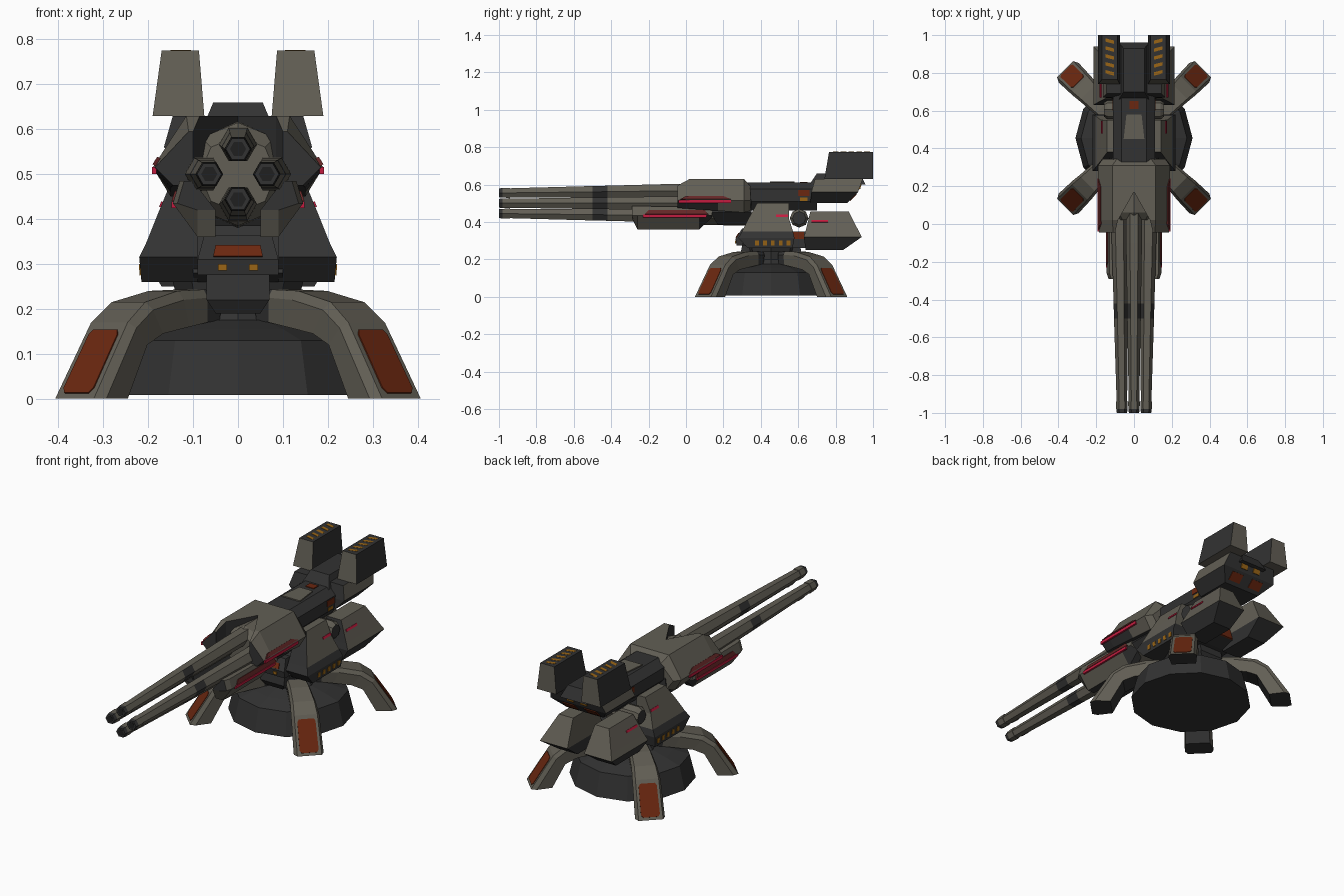
import bpy, bmesh, math
from mathutils import Vector, Matrix


def material(name, rgb):
    m = bpy.data.materials.new(name)
    m.diffuse_color = (*rgb, 1)
    return m


GREY, DARK, RUST, YELLOW, RED, BLACK, MAROON = range(7)
MATS = [material("warm grey armour", (0.122, 0.113, 0.09)),
        material("charcoal metal", (0.032, 0.032, 0.032)),
        material("rust orange", (0.145, 0.02, 0.005)),
        material("amber marking", (0.32, 0.13, 0.008)),
        material("signal red", (0.55, 0.012, 0.05)),
        material("bore black", (0.014, 0.014, 0.014)),
        material("maroon band", (0.13, 0.02, 0.02))]


def loft(name, rings, mat=DARK, mirror=False, rule=None, matrix=None):
    """Skin equal-length rings of points, cap the ends, colour by a rule(normal, centre)."""
    bm = bmesh.new()
    vs = [[bm.verts.new(p) for p in r] for r in rings]
    n = len(rings[0])
    for a, b in zip(vs, vs[1:]):
        for i in range(n):
            bm.faces.new((a[i], a[(i + 1) % n], b[(i + 1) % n], b[i]))
    bm.faces.new(vs[0])
    bm.faces.new(vs[-1])
    bmesh.ops.recalc_face_normals(bm, faces=bm.faces)
    bm.normal_update()
    for f in bm.faces:
        f.material_index = rule(f.normal, f.calc_center_median()) if rule else mat
    me = bpy.data.meshes.new(name)
    bm.to_mesh(me)
    bm.free()
    for m in MATS:
        me.materials.append(m)
    ob = bpy.data.objects.new(name, me)
    bpy.context.collection.objects.link(ob)
    if matrix:
        ob.matrix_world = matrix
    if mirror:
        ob.modifiers.new("mirror", 'MIRROR')
    return ob


def rect(z, x0, x1, y0, y1):
    return [(x0, y0, z), (x1, y0, z), (x1, y1, z), (x0, y1, z)]


def box(name, x0, x1, y0, y1, z0, z1, mat=DARK, mirror=False):
    return loft(name, [rect(z0, x0, x1, y0, y1), rect(z1, x0, x1, y0, y1)], mat, mirror)


def across(profile, *xs):
    """Extrude a side (y, z) profile along x."""
    return [[(x, y, z) for y, z in profile] for x in xs]


def disc(r, z, n=12, cy=0.455):
    return [(r * math.cos(math.tau * i / n), cy + r * math.sin(math.tau * i / n), z) for i in range(n)]


def tube_ring(cx, cz, r, y, n=6):
    return [(cx + r * math.cos(math.tau * i / n), y, cz + r * math.sin(math.tau * i / n)) for i in range(n)]


def plate(name, corners, mat, mirror=False, t=0.004):
    """Thin painted plate lying on its corner points."""
    c = [Vector(p) for p in corners]
    nrm = (c[1] - c[0]).cross(c[-1] - c[0]).normalized() * t
    return loft(name, [[p - nrm for p in c], [p + nrm for p in c]], mat, mirror)


# Base drum and pedestal
loft("base_drum", [disc(0.31, 0.008), disc(0.28, 0.13), disc(0.2, 0.155), disc(0.12, 0.175)])
loft("pedestal", [disc(0.14, 0.15, 8), disc(0.1, 0.2, 8), disc(0.1, 0.25, 8)])
loft("turntable", [disc(0.14, 0.24, 8), disc(0.15, 0.28, 8)])
loft("pedestal_front_block", [rect(0.19, -0.05, 0.05, 0.31, 0.6), rect(0.22, -0.07, 0.07, 0.29, 0.62),
                              rect(0.275, -0.07, 0.07, 0.3, 0.61)])

# Four splayed legs with painted feet: outer r, outer z, inner r, inner z, half width
LEG = [(0.515, 0, 0.41, 0, 0.074), (0.405, 0.17, 0.345, 0.12, 0.07), (0.345, 0.215, 0.29, 0.145, 0.064),
       (0.235, 0.24, 0.2, 0.16, 0.056), (0.15, 0.243, 0.14, 0.17, 0.052), (0.1, 0.24, 0.1, 0.175, 0.05)]
for k in range(4):
    turn = Matrix.Translation((0, 0.455, 0)) @ Matrix.Rotation(math.radians(45 + 90 * k), 4, 'Z')
    rings = []
    for ro, zo, ri, zi, w in LEG:
        mr, mz = ro * 0.75 + ri * 0.25, zo * 0.75 + zi * 0.25
        rings.append([(ri, -w * 0.85, zi), (mr, -w, mz), (ro, -w * 0.82, zo),
                      (ro, w * 0.82, zo), (mr, w, mz), (ri, w * 0.85, zi)])
    loft("leg", rings, rule=lambda n, c: DARK if n.z < -0.4 or c.x < 0.14 else GREY, matrix=turn)
    foot = plate("foot_panel", [(0.507, -0.038, 0.012), (0.507, 0.038, 0.012), (0.5, 0.047, 0.023),
                                (0.423, 0.045, 0.142), (0.416, 0.037, 0.153), (0.416, -0.037, 0.153),
                                (0.423, -0.045, 0.142), (0.5, -0.047, 0.023)], RUST, t=0.003)
    foot.matrix_world = turn

# Turret core with a chin, trunnion hub
loft("turret_core", across([(0.3, 0.28), (0.34, 0.37), (0.4, 0.48), (0.53, 0.48), (0.56, 0.35),
                            (0.7, 0.35), (0.72, 0.28), (0.64, 0.26), (0.34, 0.26)], -0.1, 0.1))
loft("chin", [rect(0.275, -0.09, 0.09, 0.27, 0.36), rect(0.31, -0.09, 0.09, 0.265, 0.36),
              rect(0.365, -0.075, 0.075, 0.3, 0.4)])
plate("chin_panel", [(-0.055, 0.268, 0.316), (0.055, 0.268, 0.316),
                     (0.05, 0.284, 0.34), (-0.05, 0.284, 0.34)], RUST)
box("chin_mark", 0.025, 0.045, 0.262, 0.268, 0.285, 0.3, YELLOW, True)
plate("rear_panel", [(-0.05, 0.725, 0.28), (0.05, 0.725, 0.28),
                     (0.05, 0.705, 0.345), (-0.05, 0.705, 0.345)], RUST)
box("core_side_panel", 0.098, 0.105, 0.57, 0.63, 0.31, 0.345, RUST, True)
loft("trunnion_hub", [[(x, 0.605 + r * math.cos(math.tau * i / 8), 0.42 + r * math.sin(math.tau * i / 8))
                       for i in range(8)] for x, r in ((-0.16, 0.036), (-0.14, 0.05), (0.14, 0.05), (0.16, 0.036))],
     rule=lambda n, c: DARK if abs(n.x) > 0.9 else GREY)


# Side armour, front and rear, darker below a waterline
def armour(n, c):
    return DARK if n.y < -0.5 or n.z < -0.2 or c.z < 0.335 else GREY


loft("front_side_armour", [rect(0.26, 0.09, 0.215, 0.33, 0.57), rect(0.315, 0.09, 0.22, 0.28, 0.58),
                           rect(0.35, 0.09, 0.203, 0.3, 0.572), rect(0.42, 0.09, 0.175, 0.335, 0.55),
                           rect(0.5, 0.09, 0.142, 0.38, 0.55)], mirror=True, rule=armour)
loft("rear_side_armour", [rect(0.25, 0.06, 0.17, 0.64, 0.84), rect(0.32, 0.05, 0.215, 0.63, 0.94),
                          rect(0.35, 0.054, 0.2, 0.639, 0.924), rect(0.455, 0.065, 0.15, 0.665, 0.87)],
     mirror=True, rule=armour)
for i in range(5):
    y = 0.37 + i * 0.042
    plate("armour_mark", [(0.216, y, 0.275), (0.216, y + 0.02, 0.275),
                          (0.218, y + 0.02, 0.3), (0.218, y, 0.3)], YELLOW, True, 0.003)
plate("front_armour_stripe", [(0.172, 0.48, 0.426), (0.172, 0.545, 0.426),
                              (0.167, 0.545, 0.438), (0.167, 0.48, 0.438)], RED, True)
plate("rear_armour_stripe", [(0.178, 0.67, 0.397), (0.178, 0.76, 0.397),
                             (0.173, 0.76, 0.408), (0.173, 0.67, 0.408)], RED, True)

# Gun breech
half = [(0.065, 0.61), (0.11, 0.575), (0.11, 0.51), (0.07, 0.46)]
section = half + [(-x, z) for x, z in reversed(half)]
loft("breech", [[(x, y, z) for x, z in section] for y in (0.32, 0.7)])
plate("breech_top_plate", [(-0.055, 0.45, 0.612), (0.055, 0.45, 0.612),
                           (0.04, 0.58, 0.612), (-0.04, 0.58, 0.612)], GREY)
box("breech_top_mark", -0.025, 0.025, 0.61, 0.65, 0.607, 0.614, RUST)
box("breech_side_panel", 0.107, 0.113, 0.6, 0.66, 0.54, 0.57, RUST, True)
box("breech_side_mark", 0.107, 0.113, 0.61, 0.65, 0.513, 0.53, YELLOW, True)
loft("gun_cradle", [rect(0.385, -0.07, 0.07, 0.17, 0.33), rect(0.45, -0.13, 0.13, 0.13, 0.35),
                    rect(0.52, -0.12, 0.12, 0.13, 0.35)])
loft("barrel_collar", [tube_ring(0, 0.5, r, y, 8) for r, y in ((0.085, 0.02), (0.115, 0.06), (0.12, 0.32))], GREY)

# Four tapered barrels in a diamond, with a dark paint patch and muzzle lip
for dx, dz in ((0, 1), (0, -1), (1, 0), (-1, 0)):
    path = [(0.1, 0.077, 0.043), (-0.1, 0.076, 0.042), (-0.42, 0.071, 0.037), (-0.5, 0.07, 0.036),
            (-0.94, 0.064, 0.028), (-0.94, 0.064, 0.031), (-0.98, 0.064, 0.03), (-1, 0.064, 0.027)]
    loft("barrel", [tube_ring(dx * d, 0.5 + dz * d * 0.87, r, y) for y, d, r in path],
         rule=lambda n, c: DARK if c.y < -0.98 or (-0.5 < c.y < -0.42 and n.z < 0.5) else GREY)
    loft("barrel_bore", [tube_ring(dx * 0.064, 0.5 + dz * 0.056, 0.018, y) for y in (-0.99, -1.001)], BLACK)


# Split upper and lower shrouds: (y, inner x, top z, bottom z, half width)
def shroud_rule(n, c):
    return DARK if n.z < -0.6 or n.y < -0.9 or n.x < -0.5 else GREY


rings = []
for y, xi, top, bot, w in ((-0.045, 0.1, 0.595, 0.475, 0.185), (0.02, 0.085, 0.63, 0.47, 0.19),
                           (0.17, 0, 0.63, 0.46, 0.19), (0.31, 0, 0.63, 0.45, 0.19), (0.345, 0, 0.59, 0.46, 0.165)):
    rings.append([(xi, y, top), (max(xi, w - 0.075), y, top), (w, y, 0.515), (w - 0.04, y, bot), (xi, y, bot)])
loft("upper_shroud", rings, mirror=True, rule=shroud_rule)
rings = []
for y, top, bot, w in ((-0.29, 0.485, 0.42, 0.135), (-0.26, 0.485, 0.36, 0.145),
                       (0.07, 0.48, 0.36, 0.145), (0.14, 0.48, 0.425, 0.14)):
    rings.append([(0.1, y, top), (w - 0.015, y, top), (w, y, 0.435), (0.09, y, bot), (0.05, y, bot)])
loft("lower_shroud", rings, mirror=True, rule=shroud_rule)
box("upper_shroud_stripe", 0.182, 0.192, -0.04, 0.24, 0.5, 0.516, RED, True)
plate("upper_shroud_band", [(0.187, -0.03, 0.52), (0.187, 0.24, 0.52),
                            (0.176, 0.2, 0.537), (0.176, 0, 0.537)], MAROON, True)
box("lower_shroud_stripe", 0.138, 0.148, -0.23, 0.11, 0.425, 0.439, RED, True)
plate("lower_shroud_band", [(0.144, -0.22, 0.44), (0.144, 0.12, 0.44),
                            (0.137, 0.1, 0.462), (0.137, -0.2, 0.462)], MAROON, True)

# Rear mount carrying two launcher boxes
loft("rear_mount", [rect(0.5, -0.11, 0.11, 0.665, 0.86), rect(0.56, -0.165, 0.165, 0.67, 0.92),
                    rect(0.63, -0.145, 0.145, 0.69, 0.945)],
     rule=lambda n, c: GREY if abs(n.x) > 0.6 and c.z > 0.56 else DARK)
loft("rear_mount_hump", [rect(0.6, -0.08, 0.08, 0.66, 0.96), rect(0.66, -0.055, 0.055, 0.7, 0.93)])
loft("launcher_box", [rect(0.63, 0.075, 0.19, 0.74, 1.0), rect(0.775, 0.087, 0.17, 0.765, 1.0)],
     mirror=True, rule=lambda n, c: GREY if abs(n.y) > 0.5 or n.z < -0.5 else DARK)
for i in range(5):
    y = 0.785 + i * 0.042
    plate("launcher_mark", [(0.105, y, 0.774), (0.15, y + 0.012, 0.774),
                            (0.15, y + 0.03, 0.774), (0.105, y + 0.018, 0.774)], YELLOW, True, 0.002)
plate("mount_under_panel", [(0.03, 0.875, 0.515), (0.1, 0.875, 0.515),
                            (0.1, 0.91, 0.55), (0.03, 0.91, 0.55)], RUST, True)
plate("mount_rear_mark", [(0.02, 0.927, 0.575), (0.06, 0.927, 0.575),
                          (0.06, 0.934, 0.6), (0.02, 0.934, 0.6)], YELLOW, True)
